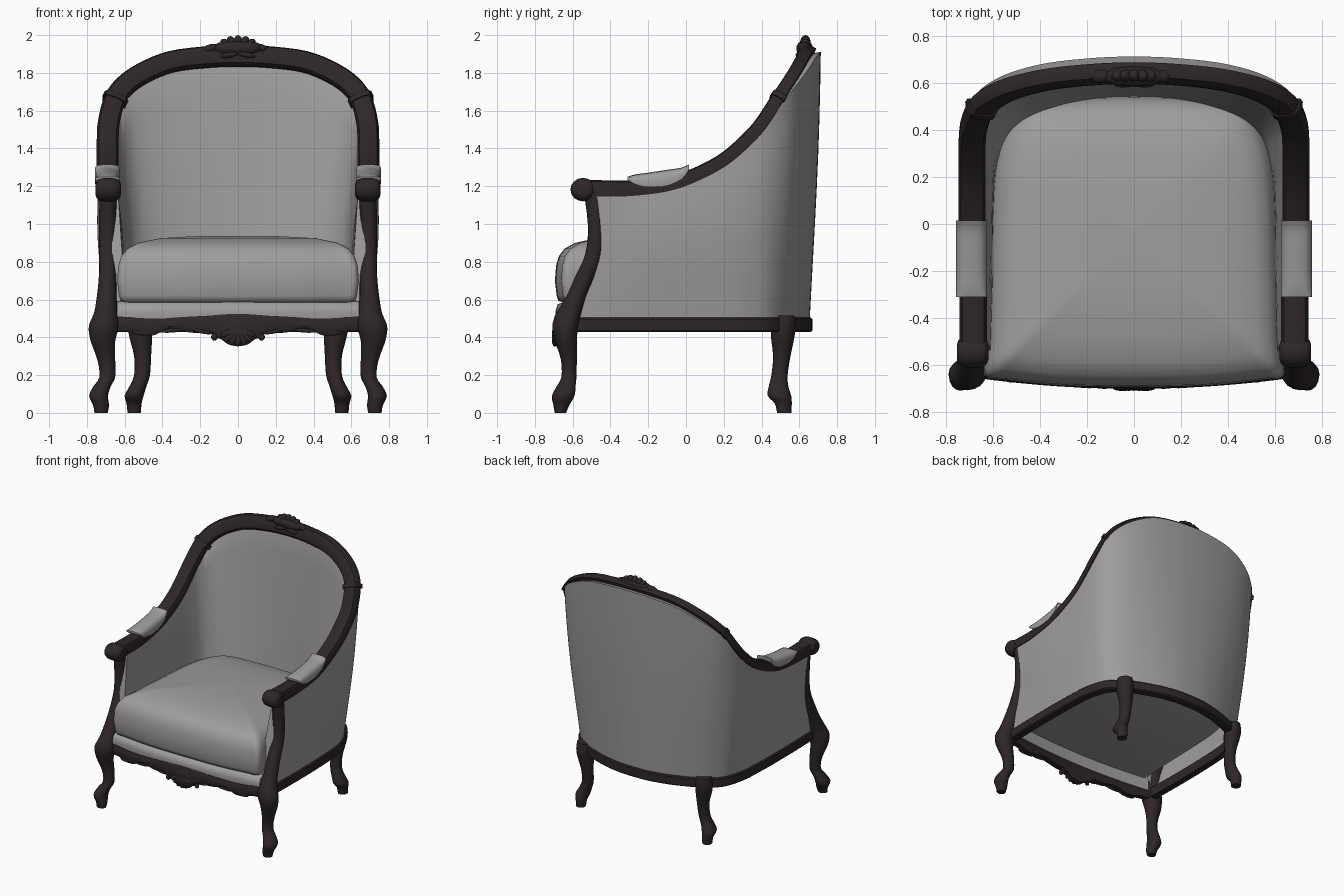
import bpy, bmesh, math
from mathutils import Vector, Matrix

if "Cube" in bpy.data.objects:
    bpy.data.objects.remove(bpy.data.objects["Cube"])


def material(name, rgb):
    m = bpy.data.materials.new(name)
    m.diffuse_color = (*rgb, 1)
    m.use_nodes = True
    m.node_tree.nodes["Principled BSDF"].inputs["Base Color"].default_value = m.diffuse_color
    return m


WOOD = material("dark_wood", (0.027, 0.0195, 0.0195))
FABRIC = material("grey_fabric", (0.345, 0.338, 0.328))


def finish(name, bm, mat, angle=40):
    bmesh.ops.recalc_face_normals(bm, faces=bm.faces)
    me = bpy.data.meshes.new(name)
    bm.to_mesh(me)
    bm.free()
    me.materials.append(mat)
    ob = bpy.data.objects.new(name, me)
    bpy.context.collection.objects.link(ob)
    bpy.ops.object.select_all(action='DESELECT')
    ob.select_set(True)
    bpy.context.view_layer.objects.active = ob
    bpy.ops.object.shade_smooth_by_angle(angle=math.radians(angle))
    return ob


def spline(pts, n=4):
    """Catmull-Rom interpolation of tuples of any length."""
    out = []
    for i in range(len(pts) - 1):
        p0, p1, p2 = pts[max(i - 1, 0)], pts[i], pts[i + 1]
        p3 = pts[min(i + 2, len(pts) - 1)]
        for k in range(n):
            t = k / n
            out.append(tuple(0.5 * (2 * b + (c - a) * t + (2 * a - 5 * b + 4 * c - d) * t * t
                                    + (3 * b - a - 3 * c + d) * t ** 3)
                             for a, b, c, d in zip(p0, p1, p2, p3)))
    return out + [tuple(pts[-1])]


def loft(name, rings, mat, angle=40, closed=True):
    bm = bmesh.new()
    vs = [[bm.verts.new(p) for p in r] for r in rings]
    n = len(rings[0])
    for a, b in zip(vs, vs[1:]):
        for j in range(n if closed else n - 1):
            bm.faces.new((a[j], a[(j + 1) % n], b[(j + 1) % n], b[j]))
    bm.faces.new(vs[0])
    bm.faces.new(vs[-1])
    return finish(name, bm, mat, angle)


def tangents(pts):
    last = len(pts) - 1
    return [(pts[min(i + 1, last)] - pts[max(i - 1, 0)]).normalized() for i in range(last + 1)]


def frames(pts, wides):
    """Wide and behind axes along a path."""
    out = []
    for t, w in zip(tangents(pts), wides):
        w = (w - t * w.dot(t)).normalized()
        out.append((w, t.cross(w)))
    return out


def sweep(name, pts, wides, section, mat, scale=1.0, thick=None):
    thick = thick or [1] * len(pts)
    rings = [[p + (w * u + b * v * k) * scale for u, v in section]
             for p, (w, b), k in zip(pts, frames(pts, wides), thick)]
    return loft(name, rings, mat)


def turned(name, prof, mat, sides=16):
    """Stack of ellipses (x, y, z, rx, ry)."""
    rings = [[(x + rx * math.cos(2 * math.pi * k / sides), y + ry * math.sin(2 * math.pi * k / sides), z)
              for k in range(sides)] for x, y, z, rx, ry in spline(prof, 3)]
    return loft(name, rings, mat)


def blobs(name, items, mat):
    """Carved lumps: (centre, radii, roll about y)."""
    bm = bmesh.new()
    for c, r, roll in items:
        m = Matrix.Translation(c) @ Matrix.Rotation(roll, 4, 'Y') @ Matrix.Diagonal((*r, 1))
        bmesh.ops.create_uvsphere(bm, u_segments=10, v_segments=7, radius=1, matrix=m)
    return finish(name, bm, mat, 60)


# Frame rail and matching seat outline: x, y, z, roll, seat x, seat y
half = [(.685, -.47, 1.187, 0, .69, -.58), (.685, -.3, 1.187, 0, .695, -.35),
        (.69, -.1, 1.21, 0, .695, -.1), (.69, .05, 1.26, 0, .69, .08),
        (.69, .2, 1.34, 0, .68, .24), (.69, .32, 1.442, 3, .655, .35),
        (.685, .40, 1.53, 10, .62, .43), (.655, .48, 1.65, 27, .56, .49),
        (.60, .535, 1.73, 45, .49, .535), (.5, .58, 1.80, 62, .4, .575),
        (.35, .615, 1.86, 76, .27, .62), (.15, .635, 1.885, 86, .12, .65),
        (0, .64, 1.89, 90, 0, .655)]
h = spline(half)
path = h + [(-x, y, z, 180 - a, -bx, by) for x, y, z, a, bx, by in reversed(h[:-1])]
P = [Vector(p[:3]) for p in path]
roll = [math.radians(p[3]) for p in path]
W = [Vector((math.cos(a), .32 * math.sin(a), math.sin(a))) for a in roll]
S = [Vector((p[4], p[5], .467)) for p in path]
SW = [Vector((t.y, -t.x, 0)) for t in tangents(S)]
n = len(P)

# Upholstered wrap-around shell, padded, hollow and open underneath
rings = []
ts = [k / 8 for k in range(9)]
for i, (p, (w, b), q, a, out) in enumerate(zip(P, frames(P, W), path, roll, SW)):
    bx, by = q[4:]
    s = max(0, math.sin(a))
    pad = min(1, i / 6, (n - 1 - i) / 6) * (1 - .6 * s)
    o0 = Vector((bx, by, .49))
    o1 = p + w * (.048 - .013 * s) + b * (.015 + .025 * s)
    o1.y += .025 * s
    o2 = p + w * .02 + b * .02
    i1 = p - w * .05 + b * .02
    i0 = Vector((bx * .865, by - .18 * max(by, 0), .6))
    rings.append([o0.lerp(o1, t) + out * .022 * pad * math.sin(math.pi * t ** 1.3) for t in ts] + [o2]
                 + [i1.lerp(i0, t) - out * .014 * pad * math.sin(math.pi * t) for t in ts])
loft("back_and_sides", rings, FABRIC, 50, closed=False)

# Carved top rail running from arm to arm, deeper at the arms
section = [(-.052, .034), (-.058, -.008), (-.046, -.03), (-.02, -.037), (.02, -.037),
           (.046, -.03), (.058, -.006), (.054, .034)]
ends = [Vector((.685, -.57, 1.187))], [Vector((-.685, -.57, 1.187))]
thick = [1 + .25 * max(0, 1 - min(i, n + 1 - i) / 14) for i in range(n + 2)]
sweep("arm_and_back_rail", ends[0] + P + ends[1], [W[0]] + W + [W[-1]], section, WOOD, 1.0, thick)

# Seat rail around sides and back
sweep("seat_rail", S, SW, [(-.045, -.038), (.006, -.038), (.014, -.03), (.014, .03), (.006, .038), (-.045, .038)], WOOD)

# Collars on the rail
c = 28
for tag, s in (("right", slice(c, c + 2)), ("left", slice(n - c - 2, n - c))):
    sweep("rail_collar_" + tag, P[s], W[s], section, WOOD, 1.18)

# Seat cushion, dropping slightly to the rear
o = spline([(0, -.685), (.3, -.68), (.54, -.655), (.625, -.635), (.62, -.5), (.61, -.2), (.6, .1), (.575, .3),
            (.51, .45), (.41, .51), (.2, .53), (0, .535)])
outline = o + [(-x, y) for x, y in reversed(o[1:-1])]
cy = -.08
layers = [(.94, .585), (.985, .593), (1.0, .62), (1.015, .70), (1.005, .78), (.98, .83),
          (.93, .87), (.84, .90), (.65, .925), (.35, .94), (.05, .945)]
loft("seat_cushion", [[(x * s, cy + (y - cy) * s, z - (.035 * max(0, cy + (y - cy) * s + .4) if z > .75 else 0))
                       for x, y in outline] for s, z in layers], FABRIC, 60)

# Upholstered strip under the cushion front
strip = []
for k in range(-8, 9):
    x = .64 * k / 8
    y = -.635 - .045 * (1 - (k / 8) ** 2)
    strip.append([(x, y + .04, .49), (x, y - .005, .49), (x, y - .012, .535), (x, y, .575), (x, y + .04, .59)])
loft("seat_front_strip", strip, FABRIC, 60)

front = [(.725, -.665, 0, .035, .03), (.725, -.66, .04, .042, .042), (.738, -.65, .09, .05, .06),
         (.72, -.635, .14, .046, .05), (.692, -.62, .19, .042, .04), (.697, -.62, .28, .047, .042),
         (.715, -.635, .38, .065, .058), (.71, -.64, .46, .08, .068), (.70, -.62, .53, .062, .065),
         (.695, -.58, .62, .052, .052), (.69, -.535, .72, .047, .052), (.69, -.485, .85, .045, .045),
         (.69, -.478, 1.0, .045, .042), (.688, -.49, 1.16, .046, .05)]
back = [(.55, .52, 0, .035, .038), (.55, .515, .05, .04, .045), (.55, .495, .09, .05, .062),
        (.53, .49, .14, .045, .052), (.508, .495, .2, .042, .043), (.505, .507, .3, .045, .046),
        (.515, .512, .4, .06, .062), (.52, .515, .46, .062, .065), (.52, .515, .515, .055, .06)]
for side, tag in ((1, "right"), (-1, "left")):
    flip = lambda prof: [(side * q[0], *q[1:]) for q in prof]
    # Curved legs, the front ones rising into arm posts
    turned("front_leg_and_post_" + tag, flip(front), WOOD)
    turned("back_leg_" + tag, flip(back), WOOD)
    # Rolled arm ends
    knob = []
    for dx, r in ((-.067, .03), (-.061, .046), (-.045, .057), (-.02, .062), (.02, .062), (.045, .057), (.061, .046), (.067, .03)):
        knob.append([(side * (.687 + dx), -.545 + r * 1.08 * math.cos(k * math.pi / 8),
                      1.182 + r * math.sin(k * math.pi / 8)) for k in range(16)])
    loft("arm_end_" + tag, knob, WOOD, 70)
    # Arm pads wrapped over the rail
    pad = []
    for y, lo, hi in spline([(-.31, 1.235, 1.25), (-.27, 1.21, 1.262), (-.2, 1.195, 1.272), (-.1, 1.205, 1.287),
                             (-.03, 1.235, 1.297), (.0, 1.262, 1.308), (.015, 1.285, 1.315)], 3):
        pad.append([(side * (.692 + u), y, lo + (hi - lo) * v) for u, v in
                    ((-.062, 0), (-.065, .4), (-.058, .78), (-.035, .95), (0, 1), (.035, .95), (.058, .78), (.065, .4), (.062, 0))])
    loft("arm_pad_" + tag, pad, FABRIC, 70)

# Scalloped front apron: x, lower edge, upper edge
edge = spline([(0, .352, .525), (.05, .362, .523), (.09, .39, .52), (.12, .398, .518), (.15, .42, .515),
               (.25, .425, .51), (.33, .44, .505), (.4, .43, .5), (.45, .41, .5), (.52, .412, .502),
               (.58, .43, .508), (.66, .43, .51)])
edge = [(-x, a, b) for x, a, b in reversed(edge[1:])] + edge
rings = []
for x, lo, hi in edge:
    y = -.645 - .045 * (1 - (x / .66) ** 2)
    rings.append([(x, y + .045, lo), (x, y, lo), (x, y - .012, lo + .02), (x, y - .008, hi - .02),
                  (x, y, hi), (x, y + .045, hi)])
loft("front_apron", rings, WOOD)

# Carved fan and scrolls on the apron
carving = [((0, -.692, .435), (.095, .016, .07), 0)]
for k in range(-3, 4):
    a = k * .42
    carving.append(((.055 * math.sin(a), -.697, .435 - .042 * math.cos(a)), (.02, .014, .042), -a))
for s in (1, -1):
    carving += [((s * .125, -.69, .402), (.018, .014, .02), 0), ((s * .19, -.688, .432), (.06, .012, .012), s * -.2),
                ((s * .34, -.675, .438), (.08, .012, .012), s * .1), ((s * .49, -.665, .425), (.07, .012, .016), 0),
                ((s * .56, -.655, .45), (.05, .012, .014), s * -.4)]
blobs("apron_carving", carving, WOOD)

# Carved crest on the top rail
crest = [((0, .628, 1.93), (.15, .045, .042), 0)]
for k in range(-3, 4):
    a = k * .4
    crest.append(((.085 * math.sin(a), .632, 1.92 + .04 * math.cos(a)), (.026, .028, .04), a))
crest += [((-.145, .63, 1.93), (.05, .03, .022), -.25), ((.125, .63, 1.93), (.035, .03, .022), .3)]
for s in (1, -1):
    crest += [((s * .045, .6, 1.895), (.05, .02, .015), s * .2)]
blobs("crest_carving", crest, WOOD)
